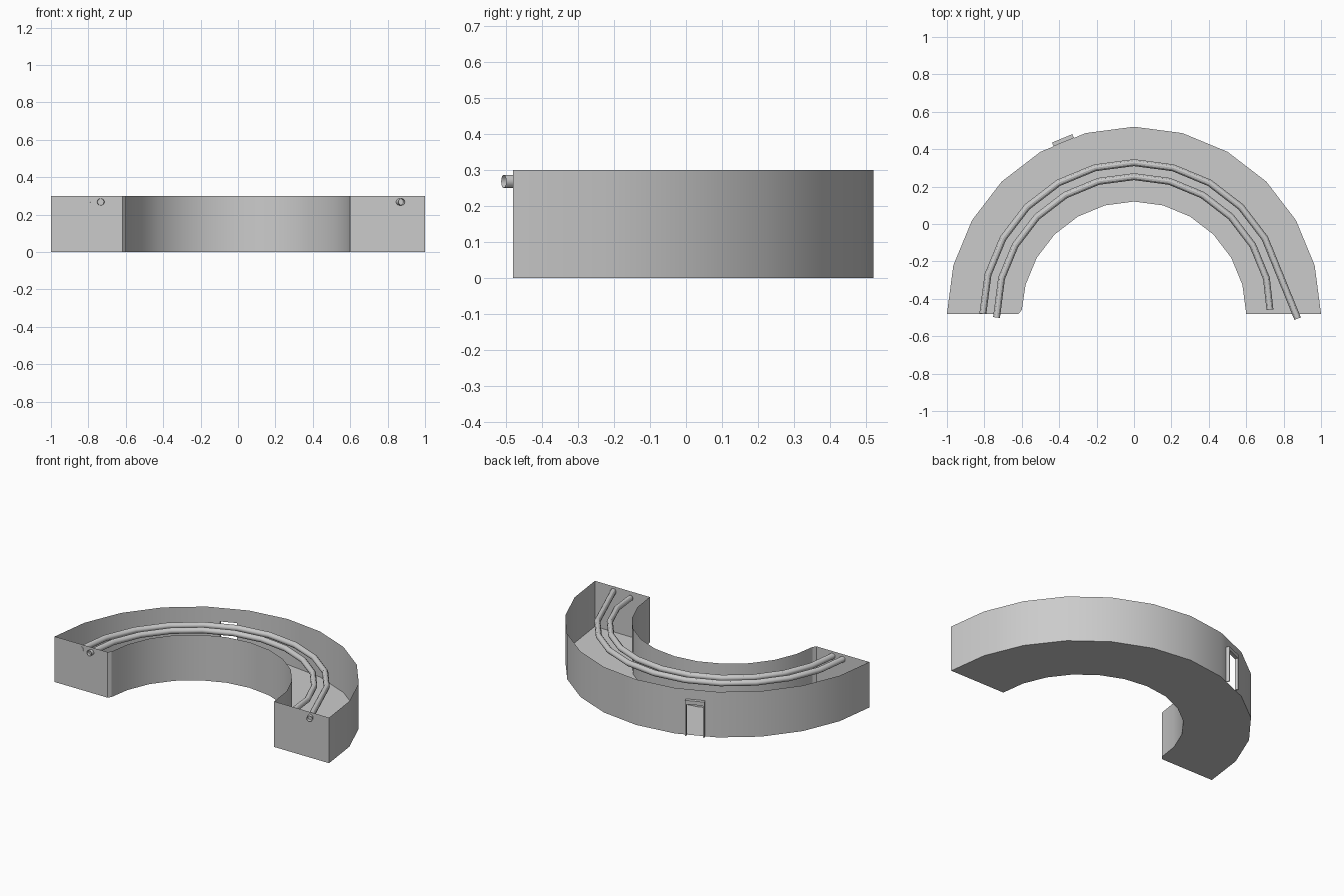
import bpy
from math import radians, sin, cos
from mathutils import Vector

if "Cube" in bpy.data.objects:
    bpy.data.objects.remove(bpy.data.objects["Cube"])

CY = -0.48        # arc centre on y
H = 0.3           # wall height
DOOR_H = 0.21     # clear height of the doorway
LINTEL_TOP = 0.235

grey = bpy.data.materials.new("light_grey")
grey.use_nodes = True
colour = (0.6, 0.6, 0.6, 1)
grey.diffuse_color = colour
grey.node_tree.nodes["Principled BSDF"].inputs["Base Color"].default_value = colour


def polar(radius, degrees):
    a = radians(degrees)
    return Vector((radius * cos(a), CY + radius * sin(a)))


def arc(radius, start=0, end=180):
    return [polar(radius, d) for d in range(start, end + 1, 15)]


def make(name, verts, faces, smooth=False):
    mesh = bpy.data.meshes.new(name)
    mesh.from_pydata(verts, [], faces)
    mesh.materials.append(grey)
    obj = bpy.data.objects.new(name, mesh)
    bpy.context.collection.objects.link(obj)
    if smooth:
        smooth_object(obj)
    return obj


def smooth_object(obj):
    bpy.ops.object.select_all(action='DESELECT')
    obj.select_set(True)
    bpy.context.view_layer.objects.active = obj
    bpy.ops.object.shade_smooth_by_angle(angle=radians(30))


def wall(name, path, levels, skip=None, smooth=True):
    """Thin upright sheet along a path; skip leaves out one (row, column) face."""
    n = len(path)
    verts = [(p.x, p.y, z) for z in levels for p in path]
    faces = []
    for r in range(len(levels) - 1):
        for c in range(n - 1):
            if (r, c) != skip:
                a = r * n + c
                faces.append((a, a + 1, a + n + 1, a + n))
    return make(name, verts, faces, smooth)


def block(name, a, b, out, z0, z1):
    """Box standing on the line a-b, pushed outwards by out."""
    ring = [a, b, b + out, a + out]
    verts = [(p.x, p.y, z) for z in (z0, z1) for p in ring]
    faces = [(3, 2, 1, 0), (4, 5, 6, 7)]
    faces += [(i, (i + 1) % 4, (i + 1) % 4 + 4, i + 4) for i in range(4)]
    return make(name, verts, faces)


# Outer wall with a doorway in one facet
outer = arc(1.0)
p, q = outer[7], outer[8]
door_a, door_b = p.lerp(q, 0.26), p.lerp(q, 0.71)
wall("outer_wall", outer[:8] + [door_a, door_b] + outer[8:],
     (0, DOOR_H, H), skip=(0, 8))

# Inner wall, with a small chamfered corner at the right end
inner = arc(0.6)[:-1] + [Vector((-0.6, -0.46)), Vector((-0.617, CY))]
wall("inner_wall", inner[::-1], (0, H))

# Floor and end walls
make("floor", [(v.x, v.y, 0) for v in outer + inner[::-1]],
     [tuple(range(len(outer) + len(inner)))])
wall("left_end_wall", [inner[0], outer[0]], (0, H), smooth=False)
wall("right_end_wall", [outer[-1], inner[-1]], (0, H), smooth=False)

# Door frame standing proud of the outer wall
along = (door_b - door_a).normalized()
out = Vector((along.y, -along.x)) * 0.022
jamb = along * 0.007
block("door_lintel", door_a, door_b, out, DOOR_H, LINTEL_TOP)
block("door_left_jamb", door_a, door_a + jamb, out, 0, DOOR_H)
block("door_right_jamb", door_b - jamb, door_b, out, 0, DOOR_H)


# Two open pipes following the arc
def pipe(name, path):
    curve = bpy.data.curves.new(name, 'CURVE')
    curve.dimensions = '3D'
    curve.bevel_depth = 0.0185
    curve.bevel_resolution = 4
    curve.materials.append(grey)
    spline = curve.splines.new('POLY')
    spline.points.add(len(path) - 1)
    for point, v in zip(spline.points, path):
        point.co = (v.x, v.y, 0.268, 1)
    obj = bpy.data.objects.new(name, curve)
    bpy.context.collection.objects.link(obj)
    bpy.ops.object.select_all(action='DESELECT')
    obj.select_set(True)
    bpy.context.view_layer.objects.active = obj
    bpy.ops.object.convert(target='MESH')
    smooth_object(bpy.context.view_layer.objects.active)


pipe("outer_pipe", [Vector((0.875, -0.506))] + arc(0.808, 30))
pipe("inner_pipe", [Vector((0.727, -0.458))] + arc(0.733, 15, 165)
     + [Vector((-0.735, -0.5))])
